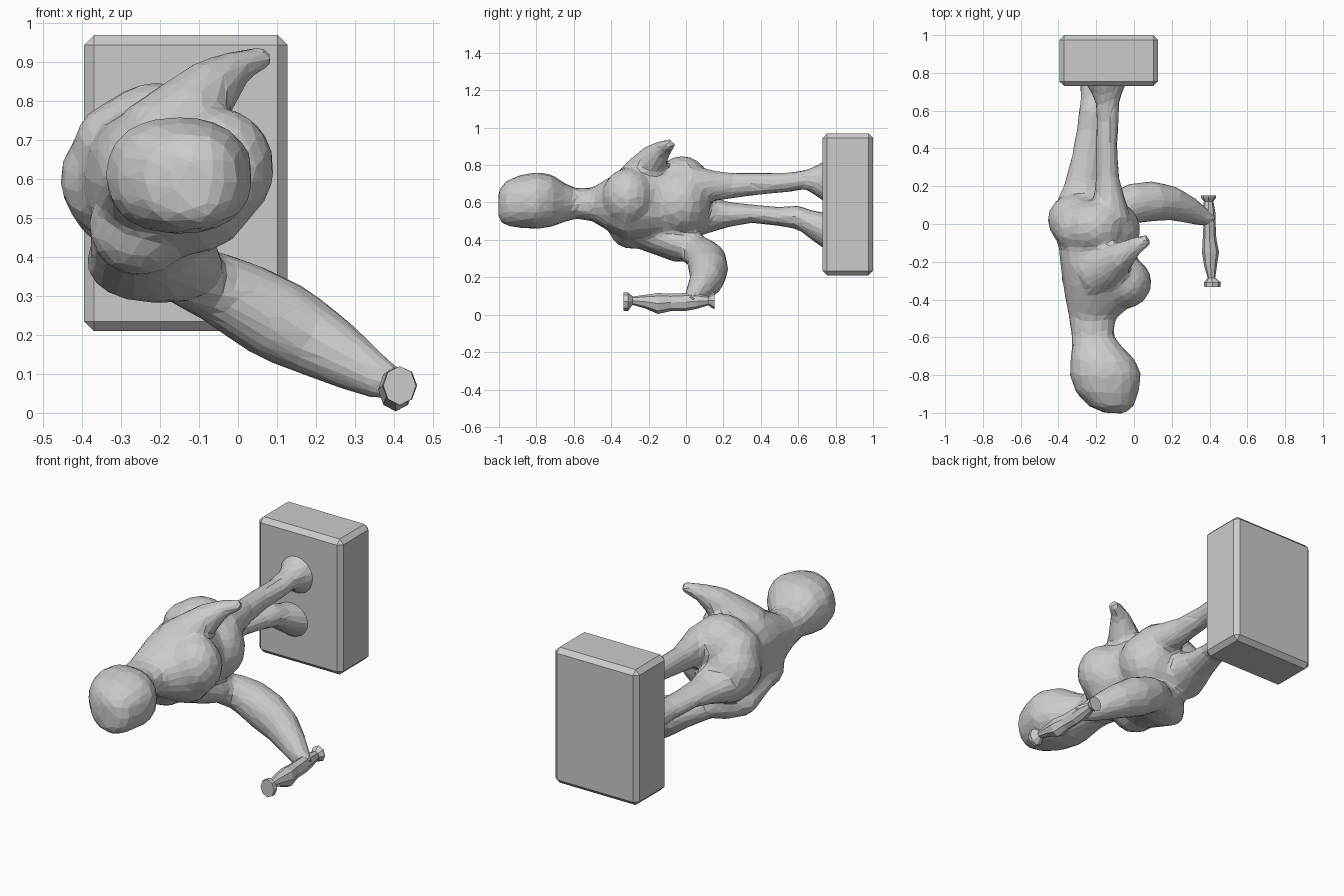
import bpy, bmesh
from math import cos, sin, pi, copysign
from mathutils import Vector


def loft(bm, rings, n=16, power=1.0, axis=None):
    """Closed tube through (x, y, z, half_width, half_height) sections."""
    loops = []
    for i, (x, y, z, w, h) in enumerate(rings):
        a = Vector(rings[max(i - 1, 0)][:3])
        b = Vector(rings[min(i + 1, len(rings) - 1)][:3])
        t = Vector(axis) if axis else (b - a).normalized()
        side = t.cross(Vector((0, 0, 1))).normalized()
        up = side.cross(t).normalized()
        loop = []
        for k in range(n):
            c, s = cos(2 * pi * k / n), sin(2 * pi * k / n)
            c = copysign(abs(c) ** power, c)
            s = copysign(abs(s) ** power, s)
            loop.append(bm.verts.new(Vector((x, y, z)) + side * (w * c) + up * (h * s)))
        loops.append(loop)
    for p, q in zip(loops, loops[1:]):
        for k in range(n):
            bm.faces.new((p[k], p[(k + 1) % n], q[(k + 1) % n], q[k]))
    bm.faces.new(loops[0][::-1])
    bm.faces.new(loops[-1])


def ball(bm, centre, size):
    r = bmesh.ops.create_uvsphere(bm, u_segments=16, v_segments=10, radius=1)
    bmesh.ops.scale(bm, vec=size, verts=r["verts"])
    bmesh.ops.translate(bm, vec=centre, verts=r["verts"])


def finish(bm, name):
    bmesh.ops.recalc_face_normals(bm, faces=bm.faces)
    me = bpy.data.meshes.new(name)
    bm.to_mesh(me)
    bm.free()
    ob = bpy.data.objects.new(name, me)
    bpy.context.collection.objects.link(ob)
    return ob


Y = (0, 1, 0)
fig = bmesh.new()

# head, neck and torso
loft(fig, [(-.10, -1.003, .585, .05, .08), (-.12, -.965, .595, .12, .12),
           (-.142, -.89, .605, .168, .142), (-.15, -.80, .61, .192, .153),
           (-.165, -.72, .61, .172, .142), (-.195, -.65, .60, .135, .105),
           (-.22, -.59, .595, .112, .082), (-.22, -.50, .59, .125, .09),
           (-.18, -.42, .59, .18, .14), (-.16, -.33, .59, .215, .19),
           (-.18, -.22, .60, .21, .195), (-.20, -.12, .60, .20, .19),
           (-.22, -.02, .60, .215, .19), (-.23, .06, .60, .19, .165),
           (-.22, .11, .60, .14, .13)], power=.88, axis=Y)

# shoulders, hips and belly
ball(fig, (-.05, -.31, .63), (.145, .14, .155))
ball(fig, (-.25, -.29, .48), (.135, .13, .13))
ball(fig, (-.13, -.03, .60), (.165, .16, .175))
ball(fig, (-.31, .02, .60), (.15, .14, .15))
ball(fig, (-.21, -.02, .69), (.17, .15, .16))
ball(fig, (-.31, -.02, .68), (.115, .13, .12))

# raised short arm
loft(fig, [(-.20, -.26, .69, .13, .13), (-.13, -.22, .77, .11, .10),
           (-.065, -.17, .84, .078, .078), (0, -.12, .89, .052, .045),
           (.05, -.095, .907, .038, .034), (.082, -.08, .912, .03, .028)])

# bent lower arm
loft(fig, [(-.25, -.28, .47, .13, .11), (-.235, -.18, .42, .145, .095),
           (-.215, -.06, .38, .18, .10), (-.19, .02, .375, .15, .09),
           (-.14, .09, .37, .09, .06)], axis=Y)
loft(fig, [(-.14, .03, .355, .09, .08), (-.06, .085, .325, .10, .09),
           (0, .11, .295, .108, .10), (.10, .12, .24, .107, .11),
           (.20, .11, .185, .092, .096), (.30, .07, .125, .07, .075),
           (.37, .035, .085, .05, .055), (.42, .02, .065, .036, .04)])

# inner upper leg and outer lower leg with spreading feet
loft(fig, [(-.13, .02, .68, .12, .12), (-.13, .13, .69, .085, .085),
           (-.14, .25, .69, .062, .07), (-.145, .40, .70, .058, .06),
           (-.14, .54, .707, .06, .053), (-.14, .64, .722, .065, .052),
           (-.145, .70, .715, .085, .085), (-.15, .76, .71, .12, .125)], axis=Y)
loft(fig, [(-.29, .04, .56, .15, .15), (-.28, .12, .54, .13, .105),
           (-.27, .22, .535, .098, .07), (-.255, .35, .54, .08, .05),
           (-.23, .50, .525, .075, .052), (-.215, .60, .52, .078, .066),
           (-.195, .67, .48, .09, .08), (-.175, .76, .44, .115, .105)], axis=Y)

# fuse the body and reduce it to flat facets
figure = finish(fig, "figure")
m = figure.modifiers.new("fuse", "REMESH")
m.mode, m.voxel_size = "VOXEL", .014
m = figure.modifiers.new("soften", "SMOOTH")
m.factor, m.iterations = .5, 16
m = figure.modifiers.new("facets", "DECIMATE")
m.ratio = .06

# hand-held handle with flared ends
st = bmesh.new()
loft(st, [(.415, -.333, .07, .042, .05), (.415, -.31, .07, .045, .05),
          (.41, -.285, .075, .02, .022), (.405, -.22, .07, .034, .036),
          (.405, -.15, .06, .045, .056), (.40, -.08, .066, .036, .046),
          (.40, 0, .068, .032, .048), (.395, .06, .072, .036, .04),
          (.395, .12, .075, .025, .025), (.395, .14, .075, .04, .04),
          (.395, .152, .075, .04, .045)], n=8, axis=Y)
finish(st, "handle")

# bevelled block the figure stands on
bb = bmesh.new()
bmesh.ops.create_cube(bb, size=1)
bmesh.ops.scale(bb, vec=(.522, .27, .76), verts=bb.verts)
bmesh.ops.translate(bb, vec=(-.134, .865, .59), verts=bb.verts)
bmesh.ops.bevel(bb, geom=bb.edges[:], offset=.025, segments=1, affect="EDGES")
finish(bb, "base_block")
